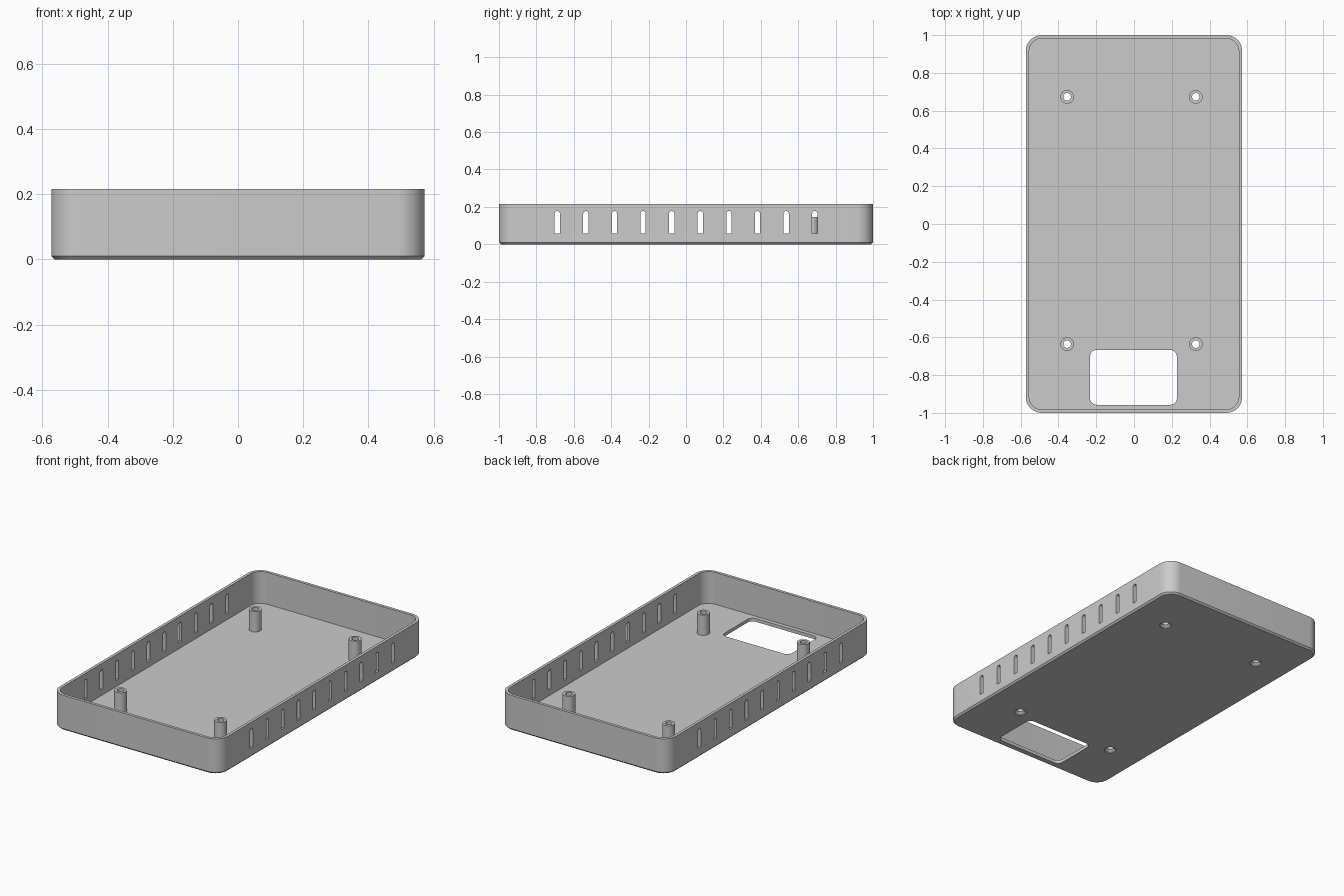
import bpy, bmesh, math
from mathutils import Matrix

cube = bpy.data.objects.get("Cube")
if cube:
    bpy.data.objects.remove(cube, do_unlink=True)

HALF_X, HALF_Y, HEIGHT = 0.573, 1.0, 0.216
WALL, FLOOR, CORNER, CHAMFER = 0.018, 0.02, 0.085, 0.01
POST_R, BORE_R, POST_TOP = 0.036, 0.02, 0.145
POSTS = [(x, y) for x in (-0.354, 0.327) for y in (-0.636, 0.673)]

grey = bpy.data.materials.new("plain grey")
grey.use_nodes = True
grey.diffuse_color = (0.6, 0.6, 0.6, 1)
grey.node_tree.nodes["Principled BSDF"].inputs["Base Color"].default_value = (0.6, 0.6, 0.6, 1)


def rounded_rect(hx, hy, r, z, steps=10):
    """Rounded rectangle loop; with hx = hy = r it is a circle."""
    pts = []
    for q, (sx, sy) in enumerate([(1, 1), (-1, 1), (-1, -1), (1, -1)]):
        flat = hx > r or hy > r
        for i in range(steps + 1 if flat else steps):
            a = (q + i / steps) * math.pi / 2
            pts.append((sx * (hx - r) + r * math.cos(a), sy * (hy - r) + r * math.sin(a), z))
    return pts


def circle(r, z):
    return rounded_rect(r, r, r, z, 8)


def loft(bm, loops, offset=(0, 0), ring=False):
    """Bridge the loops in order, then cap the ends or close into a ring."""
    rows = [[bm.verts.new((x + offset[0], y + offset[1], z)) for x, y, z in lp] for lp in loops]
    n = len(rows[0])
    for a, b in zip(rows, rows[1:] + rows[:1] if ring else rows[1:]):
        for i in range(n):
            j = (i + 1) % n
            bm.faces.new((a[i], a[j], b[j], b[i]))
    if not ring:
        bm.faces.new(rows[0][::-1])
        bm.faces.new(rows[-1])


def make_object(name, bm):
    bmesh.ops.recalc_face_normals(bm, faces=bm.faces)
    mesh = bpy.data.meshes.new(name)
    bm.to_mesh(mesh)
    bm.free()
    mesh.materials.append(grey)
    obj = bpy.data.objects.new(name, mesh)
    bpy.context.collection.objects.link(obj)
    return obj


def smooth(obj):
    bpy.ops.object.select_all(action="DESELECT")
    obj.select_set(True)
    bpy.context.view_layer.objects.active = obj
    bpy.ops.object.shade_smooth_by_angle(angle=math.radians(30))


# Open tray with chamfered bottom edge
bm = bmesh.new()
inner = (HALF_X - WALL, HALF_Y - WALL, CORNER - WALL)
loft(bm, [
    rounded_rect(HALF_X - CHAMFER, HALF_Y - CHAMFER, CORNER - CHAMFER, 0),
    rounded_rect(HALF_X, HALF_Y, CORNER, CHAMFER),
    rounded_rect(HALF_X, HALF_Y, CORNER, HEIGHT),
    rounded_rect(*inner, HEIGHT),
    rounded_rect(*inner, FLOOR)])
tray = make_object("tray", bm)

# Cutter for the floor window, screw holes and side vents
bm = bmesh.new()
loft(bm, [rounded_rect(0.23, 0.145, 0.035, z) for z in (-0.1, 0.1)], (-0.003, -0.812))
for p in POSTS:
    loft(bm, [circle(0.034, -0.05), circle(0.034, 0.004), circle(BORE_R, 0.016), circle(BORE_R, 0.1)], p)

VENT_R, VENT_LOW, VENT_HIGH = 0.014, 0.057, 0.178
arch = [(VENT_R * math.cos(i * math.pi / 10), VENT_HIGH - VENT_R + VENT_R * math.sin(i * math.pi / 10))
        for i in range(11)]
vent = [(VENT_R, VENT_LOW)] + arch + [(-VENT_R, VENT_LOW)]
for k in range(10):
    y0 = (k - 4.5) * 0.153
    for side in (-1, 1):
        loft(bm, [[(side * x, y0 + y, z) for y, z in vent] for x in (HALF_X - 0.06, HALF_X + 0.06)])
cutter = make_object("opening_cutter", bm)
cutter.hide_render = True

cut = tray.modifiers.new("openings", "BOOLEAN")
cut.operation = "DIFFERENCE"
cut.solver = "EXACT"
cut.object = cutter
bpy.context.view_layer.objects.active = tray
bpy.ops.object.modifier_apply(modifier=cut.name)
bpy.data.objects.remove(cutter, do_unlink=True)
smooth(tray)

# Hollow mounting posts
for i, p in enumerate(POSTS):
    bm = bmesh.new()
    loft(bm, [circle(POST_R, FLOOR), circle(POST_R, POST_TOP),
              circle(BORE_R, POST_TOP), circle(BORE_R, FLOOR)], p, ring=True)
    smooth(make_object(f"mounting_post_{i + 1}", bm))
